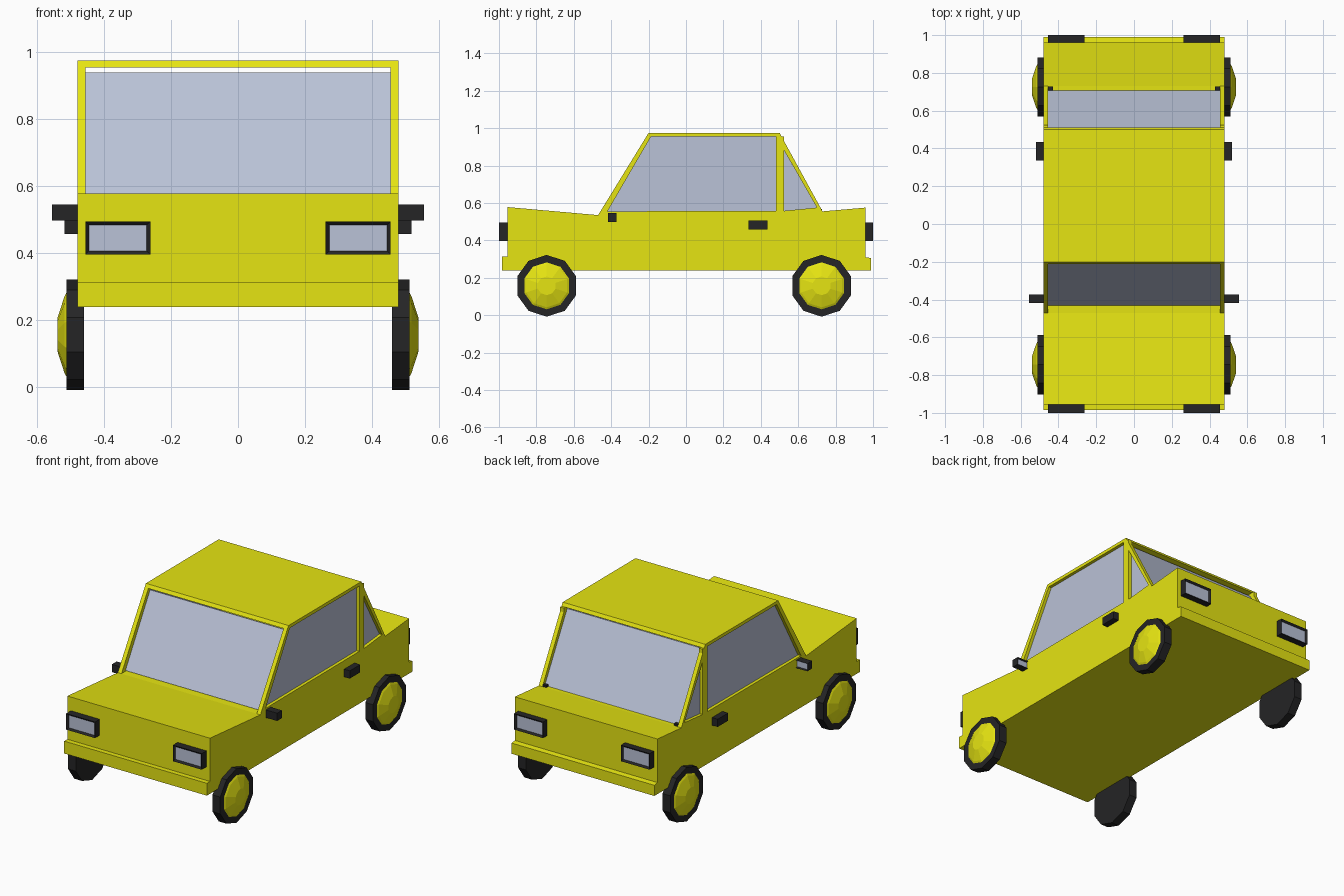
import bpy, bmesh, math
from mathutils import Matrix, Vector

if "Cube" in bpy.data.objects:
    bpy.data.objects.remove(bpy.data.objects["Cube"], do_unlink=True)


def material(name, rgb, rough=0.6):
    m = bpy.data.materials.new(name)
    m.use_nodes = True
    m.diffuse_color = (*rgb, 1)
    bsdf = m.node_tree.nodes["Principled BSDF"]
    bsdf.inputs["Base Color"].default_value = (*rgb, 1)
    bsdf.inputs["Roughness"].default_value = rough
    return m


yellow = material("yellow paint", (0.79, 0.78, 0.006))
black = material("black rubber", (0.018, 0.018, 0.019))
glass = material("blue grey glass", (0.49, 0.54, 0.68))


def finish(name, bm, mats, mirror=False):
    bmesh.ops.recalc_face_normals(bm, faces=bm.faces)
    mesh = bpy.data.meshes.new(name)
    bm.to_mesh(mesh)
    bm.free()
    for m in mats:
        mesh.materials.append(m)
    ob = bpy.data.objects.new(name, mesh)
    bpy.context.scene.collection.objects.link(ob)
    if mirror:
        ob.modifiers.new("both sides", 'MIRROR').use_axis[0] = True
    return ob


def prism(name, profile, x0, x1, mat, mirror=False):
    """Extrude a (y, z) profile along x."""
    bm = bmesh.new()
    face = bm.faces.new([bm.verts.new((x0, y, z)) for y, z in profile])
    ext = bmesh.ops.extrude_face_region(bm, geom=[face])
    verts = [v for v in ext["geom"] if isinstance(v, bmesh.types.BMVert)]
    bmesh.ops.translate(bm, verts=verts, vec=(x1 - x0, 0, 0))
    return finish(name, bm, [mat], mirror)


def box(name, x, y, z, mats, facing=0, rim=0.015):
    """Mirrored box; facing = -1 or 1 insets a lens on its front or back."""
    bm = bmesh.new()
    bmesh.ops.create_cube(bm, size=1)
    for v in bm.verts:
        v.co = Vector([r[0] + (c + 0.5) * (r[1] - r[0]) for c, r in zip(v.co, (x, y, z))])
    bm.normal_update()
    if facing:
        lens = max(bm.faces, key=lambda f: f.normal.y * facing)
        bmesh.ops.inset_region(bm, faces=[lens], thickness=rim)
        lens.material_index = 1
        for v in lens.verts:
            v.co.y -= facing * 0.01
    return finish(name, bm, mats, True)


# Lower body with bumper steps
prism("body", [(-0.985, 0.24), (0.99, 0.24), (0.99, 0.305), (0.96, 0.31), (0.96, 0.575),
               (0.73, 0.555), (-0.47, 0.535), (-0.955, 0.578), (-0.955, 0.315), (-0.985, 0.315)],
      -0.48, 0.48, yellow)

# Roof and cabin frame
prism("roof", [(-0.2, 0.975), (0.5, 0.975), (0.511, 0.955), (-0.212, 0.955)], -0.48, 0.48, yellow)
frame = {
    "front_pillar": [(-0.47, 0.535), (-0.212, 0.955), (-0.187, 0.955), (-0.42, 0.555), (-0.43, 0.535)],
    "middle_pillar": [(0.48, 0.55), (0.48, 0.955), (0.525, 0.955), (0.525, 0.55)],
    "rear_pillar": [(0.482, 0.955), (0.511, 0.955), (0.73, 0.555), (0.70, 0.575)],
    "window_sill": [(-0.43, 0.535), (-0.42, 0.555), (0.525, 0.558), (0.70, 0.575), (0.73, 0.555)],
}
for name, profile in frame.items():
    prism(name, profile, 0.455, 0.48, yellow, True)

# Glass panes set inside the frame
prism("side_window", [(-0.42, 0.55), (-0.19, 0.955), (0.48, 0.955), (0.48, 0.55)],
      0.455, 0.461, glass, True)
prism("quarter_window", [(0.525, 0.555), (0.525, 0.88), (0.70, 0.575)], 0.455, 0.461, glass, True)
prism("windshield", [(-0.432, 0.54), (-0.195, 0.94), (-0.189, 0.94), (-0.426, 0.54)],
      -0.455, 0.455, glass)
prism("rear_window", [(0.708, 0.553), (0.492, 0.94), (0.486, 0.94), (0.702, 0.553)],
      -0.455, 0.455, glass)

# Lamps, mirrors, handles and rear window hinges
lamp_x, lamp_z = (0.262, 0.456), (0.397, 0.495)
box("headlight", lamp_x, (-1.0, -0.955), lamp_z, [black, glass], -1)
box("tail_light", lamp_x, (0.96, 1.0), lamp_z, [black, glass], 1)
box("side_mirror", (0.47, 0.556), (-0.418, -0.372), (0.498, 0.545), [black, glass], 1, 0.007)
box("door_handle", (0.47, 0.518), (0.335, 0.435), (0.458, 0.505), [black])
box("window_hinge", (0.43, 0.456), (0.708, 0.728), (0.55, 0.568), [black])


# Ten-sided wheels with conical hub caps
def cone(name, y, r1, r2, x0, x1, mat):
    bm = bmesh.new()
    bmesh.ops.create_cone(bm, cap_ends=True, segments=10, radius1=r1, radius2=r2, depth=x1 - x0)
    turn = Matrix.Rotation(math.pi / 2, 4, 'Y') @ Matrix.Rotation(math.pi / 10, 4, 'Z')
    bmesh.ops.transform(bm, matrix=Matrix.Translation(((x0 + x1) / 2, y, 0.157)) @ turn,
                        verts=bm.verts)
    return finish(name, bm, [mat], True)


for end, y in (("front", -0.745), ("rear", 0.725)):
    cone(end + "_tyre", y, 0.165, 0.165, 0.46, 0.512, black)
    cone(end + "_hub_rim", y, 0.138, 0.115, 0.505, 0.518, yellow)
    cone(end + "_hub_cap", y, 0.115, 0.05, 0.518, 0.539, yellow)
